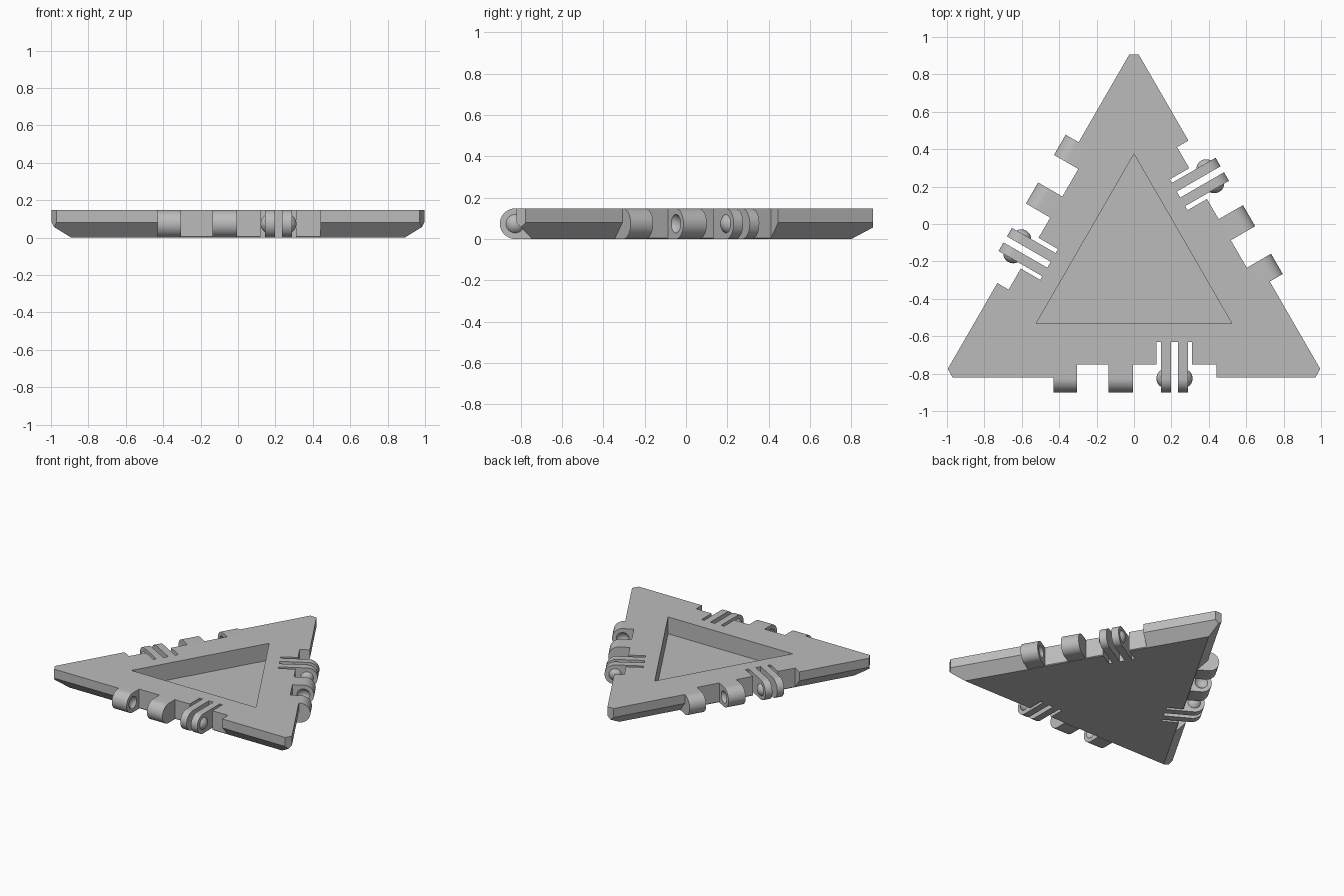
import bpy, bmesh, math
from mathutils import Matrix, Vector

cube = bpy.data.objects.get("Cube")
if cube:
    bpy.data.objects.remove(cube)

H = 0.148                 # plate thickness
CY = -0.23                # triangle centre on y
R_IN = 0.59               # centre to edge
TAB_R = H / 2             # rounded hinge end
PIN_Y = -0.9 + TAB_R - CY # hinge axis, measured from the centre
ROOT, SLOT = -0.75 - CY, -0.63 - CY
DOME_R, DOME_H = 0.053, 0.025

grey = bpy.data.materials.new("Plain grey")
grey.use_nodes = True
grey.diffuse_color = (0.5, 0.5, 0.5, 1)
grey.node_tree.nodes["Principled BSDF"].inputs["Base Color"].default_value = (0.5, 0.5, 0.5, 1)

parts = []


def side(k):
    """Frame of one of the three edges, origin at the triangle centre."""
    return Matrix.Translation((0, CY, 0)) @ Matrix.Rotation(k * math.tau / 3, 4, "Z")


def make(name, bm, matrix, part=True):
    bmesh.ops.recalc_face_normals(bm, faces=bm.faces)
    bm.transform(matrix)
    mesh = bpy.data.meshes.new(name)
    bm.to_mesh(mesh)
    bm.free()
    ob = bpy.data.objects.new(name, mesh)
    bpy.context.collection.objects.link(ob)
    if part:
        mesh.materials.append(grey)
        parts.append(ob)
    else:
        ob.hide_render = True
    return ob


def loft(rings):
    """Closed solid through equal-length rings of points."""
    bm = bmesh.new()
    rows = [[bm.verts.new(p) for p in ring] for ring in rings]
    bm.faces.new(rows[0])
    bm.faces.new(rows[-1])
    n = len(rows[0])
    for a, b in zip(rows, rows[1:]):
        for i in range(n):
            j = (i + 1) % n
            bm.faces.new((a[i], a[j], b[j], b[i]))
    return bm


def triangle(r_in, z):
    angles = [math.pi / 2 + k * math.tau / 3 for k in range(3)]
    return [(2 * r_in * math.cos(a), 2 * r_in * math.sin(a), z) for a in angles]


def box(x0, x1, y0, y1):
    ring = [(x0, y0), (x1, y0), (x1, y1), (x0, y1)]
    return loft([[(x, y, z) for x, y in ring] for z in (-0.1, H + 0.1)])


def rounded_tab(x0, x1, root):
    """Hinge leaf with a half-round outer end."""
    arc = [math.pi * (0.5 + i / 20) for i in range(21)]
    prof = [(root, H)]
    prof += [(PIN_Y + TAB_R * math.cos(a), TAB_R + TAB_R * math.sin(a)) for a in arc]
    prof.append((root, 0))
    return loft([[(x, y, z) for y, z in prof] for x in (x0, x1)])


def ball(x, direction):
    """Sphere whose cap stands DOME_H beyond the plane at x."""
    bm = bmesh.new()
    cx = x + direction * (DOME_H - DOME_R)
    m = Matrix.Translation((cx, PIN_Y, TAB_R)) @ Matrix.Rotation(math.pi / 2, 4, "Y")
    bmesh.ops.create_uvsphere(bm, u_segments=24, v_segments=16, radius=DOME_R, matrix=m)
    return bm


def carve(ob, cutters):
    for c in cutters:
        mod = ob.modifiers.new("cut", "BOOLEAN")
        mod.operation, mod.solver, mod.object = "DIFFERENCE", "EXACT", c
    bpy.context.view_layer.update()
    dg = bpy.context.evaluated_depsgraph_get()
    mesh = bpy.data.meshes.new_from_object(ob.evaluated_get(dg))
    ob.modifiers.clear()
    ob.data = mesh
    for c in cutters:
        bpy.data.objects.remove(c)


# Triangular plate with a bevelled underside
plate = make("plate", loft([triangle(R_IN - 0.075, 0), triangle(R_IN, 0.08),
                            triangle(R_IN, H)]), side(0))

# Pocket, hinge recesses, finger slots and blunt corners
cutters = [make("pocket_cutter", loft([triangle(0.302, 0.02), triangle(0.302, H + 0.1)]),
                side(0), False)]
for k in range(3):
    for name, dims in (("recess_cutter", (-0.43, 0.44, -1, ROOT)),
                       ("slot_cutter", (0.12, 0.31, -0.95, SLOT)),
                       ("corner_cutter", (-0.3, 0.3, 2 * R_IN - 0.045, 1.5))):
        cutters.append(make(name, box(*dims), side(k), False))
carve(plate, cutters)

for k in range(3):
    m = side(k)
    # Wide leaves with dimples on their facing sides
    for x0, x1, face, d in ((-0.43, -0.305, -0.305, -1), (-0.135, -0.005, -0.135, 1)):
        leaf = make(f"hinge_leaf_{k + 1}", rounded_tab(x0, x1, ROOT), m)
        carve(leaf, [make("dimple_cutter", ball(face, d), m, False)])
    # Thin spring fingers with domes on their outer sides
    for x0, x1, face, d in ((0.145, 0.198, 0.145, -1), (0.235, 0.288, 0.288, 1)):
        make(f"spring_finger_{k + 1}", rounded_tab(x0, x1, SLOT), m)
        bm = ball(face, d)
        bmesh.ops.bisect_plane(bm, geom=bm.verts[:] + bm.edges[:] + bm.faces[:],
                               plane_co=Vector((face - d * 0.003, 0, 0)),
                               plane_no=Vector((d, 0, 0)), clear_inner=True)
        make(f"snap_dome_{k + 1}", bm, m)

# Smooth the curves, keep hard edges sharp
bpy.ops.object.select_all(action="DESELECT")
for ob in parts:
    ob.select_set(True)
bpy.context.view_layer.objects.active = plate
bpy.ops.object.shade_smooth_by_angle(angle=math.radians(30))
